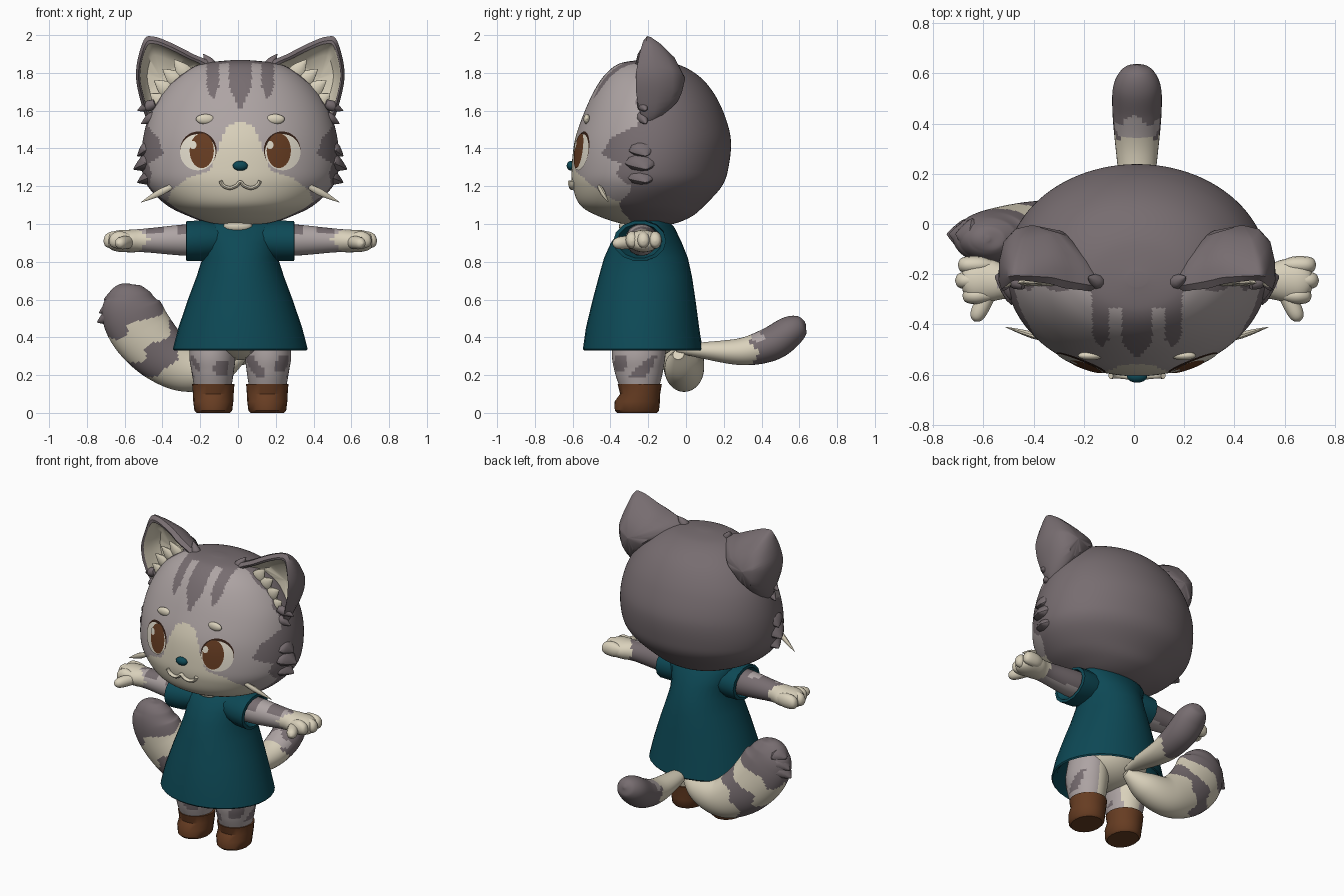
import bpy, bmesh, math
from mathutils import Vector
from mathutils.bvhtree import BVHTree

if "Cube" in bpy.data.objects:
    bpy.data.objects.remove(bpy.data.objects["Cube"])

COLOURS = {"dark_fur": (.185, .153, .163), "light_fur": (.42, .37, .368), "cream": (.70, .64, .50),
           "teal_cloth": (.004, .066, .092), "brown": (.135, .046, .016), "dark_brown": (.035, .014, .008),
           "eye_white": (.76, .71, .60)}
MATS = {}
for key, rgb in COLOURS.items():
    MATS[key] = bpy.data.materials.new(key)
    MATS[key].diffuse_color = (*rgb, 1)
CX = .012                       # symmetry plane
X, Y, Z = Vector((1, 0, 0)), Vector((0, 1, 0)), Vector((0, 0, 1))


def lerp_table(table, v):
    if v <= table[0][0]:
        return table[0][1]
    for (a, p), (b, q) in zip(table, table[1:]):
        if v <= b:
            return p + (q - p) * (v - a) / (b - a)
    return table[-1][1]


def smooth(rows, k, closed=False):
    """Catmull-Rom subdivision of a list of tuples."""
    n, out = len(rows), []
    for i in range(n if closed else n - 1):
        idx = [(i + d) % n if closed else min(max(i + d, 0), n - 1) for d in (-1, 0, 1, 2)]
        for j in range(k):
            t = j / k
            out.append(tuple(.5 * (2 * b + (c - a) * t + (2 * a - 5 * b + 4 * c - d) * t * t
                                   + (3 * b - a - 3 * c + d) * t ** 3)
                             for a, b, c, d in zip(*[rows[q] for q in idx])))
    return out if closed else out + [tuple(rows[-1])]


def finish(bm, name):
    me = bpy.data.meshes.new(name)
    bm.to_mesh(me)
    bm.free()
    for m in MATS.values():
        me.materials.append(m)
    ob = bpy.data.objects.new(name, me)
    bpy.context.collection.objects.link(ob)
    return ob


SLOT = {k: i for i, k in enumerate(COLOURS)}


def loft(name, rings, colour):
    """Closed skin over rings; colour is a name or rule(centre, position along 0..1)."""
    rule = colour if callable(colour) else lambda c, t: colour
    bm = bmesh.new()
    vs = [[bm.verts.new(p) for p in r] for r in rings]
    n = len(vs[0])
    faces = [(bm.faces.new(vs[0]), 0), (bm.faces.new(vs[-1]), 1)]
    for i in range(len(vs) - 1):
        for j in range(n):
            k = (j + 1) % n
            faces.append((bm.faces.new((vs[i][j], vs[i][k], vs[i + 1][k], vs[i + 1][j])),
                          (i + .5) / (len(vs) - 1)))
    for f, t in faces:
        f.material_index = SLOT[rule(f.calc_center_median(), t)]
    bmesh.ops.recalc_face_normals(bm, faces=bm.faces)
    return finish(bm, name)


def tube(name, rows, colour, side=X, axis=None, n=24, k=4):
    """Elliptical sweep: rows are (x, y, z, radius along side, radius across)."""
    rows = smooth(rows, k) if k > 1 else rows
    pts = [Vector(r[:3]) for r in rows]
    rings = []
    for i, r in enumerate(rows):
        t = axis or (pts[min(i + 1, len(pts) - 1)] - pts[max(i - 1, 0)]).normalized()
        b = t.cross(side).normalized()
        a = b.cross(t).normalized()
        rings.append([pts[i] + a * r[3] * math.cos(2 * math.pi * j / n)
                      + b * r[4] * math.sin(2 * math.pi * j / n) for j in range(n)])
    return loft(name, rings, colour)


def spike(name, a, b, r, colour, flat=.5):
    a, b = Vector(a), Vector(b)
    rows = [(*a.lerp(b, t), r * q * flat, r * q) for t, q in ((0, .7), (.35, 1), (.7, .6), (1, .05))]
    return tube(name, rows, colour, side=Y, n=10, k=2)


def ball(name, c, r, colour):
    rows = [(c[0], c[1], c[2] - r[2] * math.cos(a), r[0] * math.sin(a), r[1] * math.sin(a))
            for a in [.05 + i * (math.pi - .1) / 10 for i in range(11)]]
    return tube(name, rows, colour, axis=Z, n=20, k=1)


# Head with tabby markings
EDGE = [(1.0, -.3), (1.12, -.35), (1.2, -.28), (1.27, -.38), (1.32, -.35), (1.37, -.44),
        (1.45, -.42), (1.52, -.25), (1.9, -.26)]
MUZZLE = [(0, 1.54), (.07, 1.52), (.11, 1.42), (.16, 1.28), (.28, 1.245), (.36, 1.18), (.42, 1.05)]


def head_rule(c, t):
    u, z = abs(c.x - CX), c.z
    if c.y > lerp_table(EDGE, z) + .012 * math.sin(z * 45) or (z > 1.7 and u < .18 and c.y > -.335):
        return "dark_fur"
    if z > 1.6 and (u < .06 * min(1, (z - 1.6) / .13)
                    or (z > 1.66 and abs(u - .145) < .033 * min(1, (z - 1.65) / .08))):
        return "dark_fur"
    return "cream" if z < lerp_table(MUZZLE, u) else "light_fur"


profile = [(.995, -.2, .03, .03), (1.0, -.2, .15, .13), (1.04, -.215, .27, .245), (1.1, -.23, .39, .33),
           (1.2, -.205, .49, .395), (1.3, -.19, .522, .415), (1.45, -.175, .515, .412), (1.6, -.17, .472, .365),
           (1.72, -.175, .395, .303), (1.8, -.187, .305, .233), (1.85, -.205, .195, .145), (1.868, -.22, .04, .03)]
head = tube("head", [(CX, y, z, a, b) for z, y, a, b in profile], head_rule, axis=Z, n=200, k=12)
hb = bmesh.new()
hb.from_mesh(head.data)
TREE = BVHTree.FromBMesh(hb)


def face_y(x, z):
    hit = TREE.ray_cast(Vector((x, -2, z)), Y)[0]
    return hit.y if hit else -.3


def patch(name, cx, cz, rx, rz, off, colour):
    """Thin oval laid on the front of the head."""
    bm = bmesh.new()
    rings = []
    for q in (.02, .35, .7, 1):
        ring = []
        for j in range(32):
            a = 2 * math.pi * j / 32
            x, z = cx + rx * q * math.cos(a), cz + rz * q * math.sin(a)
            ring.append(bm.verts.new((x, face_y(x, z) - off, z)))
        rings.append(ring)
    bm.faces.new(rings[0])
    for r0, r1 in zip(rings, rings[1:]):
        for j in range(32):
            k = (j + 1) % 32
            bm.faces.new((r0[j], r1[j], r1[k], r0[k]))
    bm.normal_update()
    for f in bm.faces:
        f.material_index = SLOT[colour]
        if f.normal.y > 0:
            f.normal_flip()
    finish(bm, name)


EAR = [(.14, 1.83), (.26, 1.905), (.38, 1.965), (.46, 1.992), (.51, 1.975), (.55, 1.83), (.54, 1.7),
       (.48, 1.53), (.40, 1.58), (.28, 1.7)]
EAR_RINGS = [(.02, -.12), (.55, -.13), (.77, -.18), (.83, -.25), (.9, -.265), (1, -.225), (.98, -.15),
             (.84, -.07), (.5, -.02), (.02, -.005)]
EAR_TAPER = [(1.53, .35), (1.62, .8), (1.7, 1), (1.8, 1), (1.9, .72), (1.96, .45), (2, .2)]


def ear_point(u, z, q, y):
    """Scale the outline towards the ear's middle and thin it near tip and ends."""
    u, z = .42 + (u - .42) * q, 1.77 + (z - 1.77) * q
    f = lerp_table(EAR_TAPER, z) * lerp_table([(.14, .5), (.3, 1)], u)
    mid = lerp_table([(.14, -.24), (.34, -.2)], u)
    return u, mid + (y + .2) * f, z


def arm_rule(c, t):
    w = .02 * math.sin(c.y * 60) + .02 * math.sin(c.z * 70)
    u = abs(c.x - CX)
    if u + w > .52:
        return "cream"
    return "dark_fur" if c.y > -.2 + w or (c.z > .95 and math.sin(u * 45) > 0) else "light_fur"


def leg_rule(c, t):
    w = math.sin(c.x * 38 + c.z * 20) + math.sin(c.y * 45 - c.z * 30)
    if c.y > -.17 and abs(c.x - CX) < .16:
        return "cream"
    return "dark_fur" if .19 < c.z < .31 and w > .55 else "light_fur"


for s, lab in ((-1, "left"), (1, "right")):
    def P(u, y, z, *r):
        return (CX + s * u, y, z, *r)
    # Ear shell with a hollow cream inside
    outline = smooth(EAR, 6, closed=True)
    loft(lab + "_ear", [[Vector(P(*ear_point(u, z, q, y))) for u, z in outline] for q, y in EAR_RINGS],
         lambda c, t: "cream" if t < .3 else "dark_fur")
    # Fur tufts in the ears, at the ear roots and on the cheeks
    for i, (a, b) in enumerate((((.27, 1.77), (.35, 1.87)), ((.31, 1.74), (.41, 1.82)),
                                ((.36, 1.69), (.455, 1.76)), ((.40, 1.63), (.475, 1.69)))):
        spike(f"{lab}_ear_tuft_{i}", P(a[0], -.22, a[1]), P(b[0], -.235, b[1]), .045, "cream")
    for i, (a, b, r) in enumerate((((.14, 1.82), (.195, 1.90), .03), ((.45, 1.64), (.545, 1.60), .03),
                                   ((.44, 1.58), (.525, 1.53), .03), ((.44, 1.35), (.565, 1.29), .05),
                                   ((.43, 1.27), (.545, 1.22), .045), ((.46, 1.42), (.545, 1.36), .04))):
        spike(f"{lab}_fur_tuft_{i}", P(a[0], -.24, a[1]), P(b[0], -.21, b[1]), r, "dark_fur", 1.9 if i > 2 else 1)
    # Eye layers
    ex = CX + s * .222
    patch(lab + "_eye_lid", ex, 1.39, .097, .1, .003, "dark_brown")
    patch(lab + "_eyeball", ex + s * .003, 1.38, .094, .096, .006, "eye_white")
    patch(lab + "_iris", ex - s * .018, 1.388, .064, .092, .009, "brown")
    patch(lab + "_eye_glint", ex - s * .018 - .046, 1.418, .018, .022, .012, "eye_white")
    # Brow and whisker
    bx = CX + s * .185
    ball(lab + "_brow", (bx, face_y(bx, 1.555), 1.555), (.05, .018, .027), "cream")
    spike(lab + "_whisker", P(.36, -.46, 1.20), P(.525, -.41, 1.115), .019, "cream", .7)
    # Arm, paw and fingers
    tube(lab + "_arm", [P(.15, -.235, .92, .085, .085), P(.3, -.235, .915, .083, .082), P(.5, -.23, .913, .068, .063),
                        P(.58, -.225, .91, .083, .06), P(.65, -.225, .91, .085, .056), P(.69, -.225, .91, .05, .04),
                        P(.7, -.225, .91, .01, .01)], arm_rule, side=Y, axis=X, n=32, k=6)
    for i, (y, tip) in enumerate(((-.163, .713), (-.225, .724), (-.285, .695))):
        tube(f"{lab}_finger_{i}", [P(.57, y, .915, .015, .025), P(.62, y, .915, .033, .045),
                                   P(tip - .04, y, .915, .034, .045), P(tip - .01, y, .912, .025, .03),
                                   P(tip, y, .91, .004, .004)], "cream", side=Y, axis=X, n=14)
    tube(lab + "_thumb", [P(.585, -.26, .905, .034, .034), P(.625, -.34, .9, .034, .034),
                          P(.642, -.375, .897, .024, .024), P(.648, -.388, .896, .003, .003)],
         "cream", side=Z, n=14)
    # Sleeve
    tube(lab + "_sleeve", [P(.1, -.23, .915, .11, .09), P(.2, -.24, .912, .135, .11), P(.285, -.245, .91, .14, .108),
                           P(.288, -.245, .91, .118, .092), P(.23, -.24, .912, .08, .08)],
         "teal_cloth", side=Y, axis=X, n=14, k=1)
    # Leg and boot
    tube(lab + "_leg", [P(.145, -.247, .147, .1, .108), P(.146, -.25, .22, .112, .128), P(.147, -.25, .32, .122, .142),
                        P(.14, -.24, .5, .1, .13)], leg_rule, axis=Z, n=40, k=8)
    tube(lab + "_boot", [P(.143, -.26, 0, .088, .105), P(.143, -.26, .012, .1, .117), P(.143, -.258, .06, .106, .12),
                         P(.143, -.243, .1, .108, .106), P(.143, -.245, .152, .112, .117),
                         P(.143, -.245, .152, .08, .08)], "brown", axis=Z, n=20, k=1)

# Nose and mouth
ball("nose", (CX, -.608, 1.308), (.04, .024, .026), "teal_cloth")
half = [(.105, 1.228), (.09, 1.203), (.055, 1.19), (.02, 1.203)]
mouth = [(-u, z) for u, z in half] + [(0, 1.222)] + [(u, z) for u, z in reversed(half)]
tube("mouth", [(CX + u, face_y(CX + u, z) - .008, z, .014, .010) for u, z in mouth], "cream", side=Y, n=10)

# Dress, neckline and body
dress = [(.6, -.22, .2, .2), (.36, -.23, .32, .29), (.33, -.23, .35, .31), (.338, -.23, .357, .316),
         (.45, -.23, .328, .300), (.6, -.222, .277, .272), (.72, -.215, .232, .247), (.82, -.212, .2, .222),
         (.9, -.21, .2, .188), (.98, -.2, .23, .14), (1.015, -.19, .22, .10)]
tube("dress", [(CX, y, z, a, b) for z, y, a, b in dress], "teal_cloth", axis=Z, n=32, k=1)
ball("neck_fur", (0, -.315, .988), (.077, .04, .036), "cream")
ball("lower_body", (CX, -.23, .46), (.25, .22, .18),
     lambda c, t: "cream" if abs(c.x) < .07 or c.y > -.15 else "light_fur")


# Big side tail with bands, and slim rear tail
def big_tail_rule(c, t):
    t += .02 * math.sin(c.y * 40) + .015 * math.sin(c.z * 50)
    return "dark_fur" if .35 < t < .45 or t > .56 else "cream"


tube("bushy_tail", [(.03, -.04, .31, .03, .03), (-.1, -.02, .25, .09, .09), (-.26, -.01, .235, .105, .125),
                    (-.4, -.02, .31, .11, .15), (-.51, -.04, .43, .11, .165), (-.565, -.055, .54, .105, .16),
                    (-.58, -.06, .62, .085, .12), (-.585, -.06, .67, .05, .07), (-.585, -.06, .685, .01, .01)],
     big_tail_rule, side=Y, n=56, k=12)
for i, (a, b) in enumerate((((-.62, .58), (-.735, .53)), ((-.63, .53), (-.745, .48)), ((-.62, .61), (-.71, .60)))):
    spike(f"tail_tuft_{i}", (a[0], -.05, a[1]), (b[0], -.04, b[1]), .05, "dark_fur", 1.4)


def slim_tail_rule(c, t):
    if c.z > .38 and .35 < c.y < .415 + .02 * math.cos(c.x * 50):
        return "light_fur"
    return "dark_fur" if c.y > .36 + .02 * math.sin(c.z * 45) else "cream"


tube("slim_tail", [(CX, -.05, .34, .02, .02), (CX, .1, .33, .06, .045), (CX, .3, .325, .085, .073),
                   (CX, .45, .365, .098, .09), (CX, .55, .43, .094, .083), (CX, .61, .465, .06, .055),
                   (CX, .632, .475, .008, .008)], slim_tail_rule, n=32, k=8)

# Smooth shading with sharp creases kept
bpy.ops.object.select_all(action='SELECT')
bpy.context.view_layer.objects.active = head
bpy.ops.object.shade_smooth_by_angle(angle=math.radians(40))

for m in bpy.data.materials:
    if m.users and not m.is_grease_pencil:
        m.use_nodes = True
        m.node_tree.nodes["Principled BSDF"].inputs["Base Color"].default_value = m.diffuse_color
